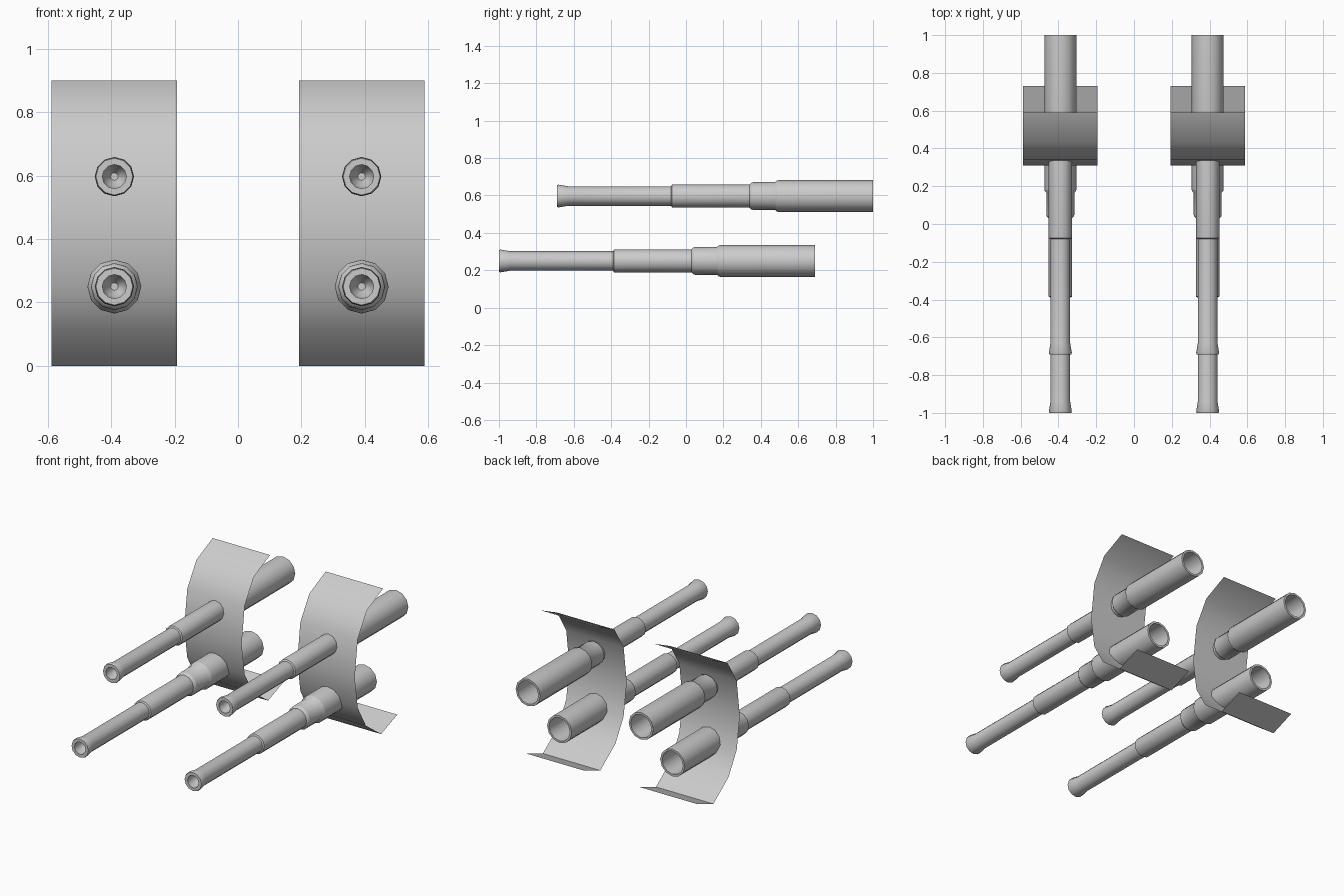
import bpy, math

if "Cube" in bpy.data.objects:
    bpy.data.objects.remove(bpy.data.objects["Cube"])

SIDES = 12


def finish(name, verts, faces):
    mesh = bpy.data.meshes.new(name)
    mesh.from_pydata(verts, [], faces)
    mesh.validate()
    mesh.update()
    obj = bpy.data.objects.new(name, mesh)
    bpy.context.collection.objects.link(obj)
    bpy.ops.object.select_all(action='DESELECT')
    obj.select_set(True)
    bpy.context.view_layer.objects.active = obj
    bpy.ops.object.shade_smooth_by_angle(angle=math.radians(42))
    return obj


def lathe_y(name, profile, location):
    """Spin (y, radius) points around the y axis; both ends close to a tip disc."""
    verts, faces = [], []
    for y, r in profile:
        for i in range(SIDES):
            a = 2 * math.pi * i / SIDES
            verts.append((r * math.cos(a), y, r * math.sin(a)))
    for k in range(len(profile) - 1):
        for i in range(SIDES):
            j = (i + 1) % SIDES
            a, b = k * SIDES, (k + 1) * SIDES
            faces.append((a + i, b + i, b + j, a + j))
    last = (len(profile) - 1) * SIDES
    faces.append(tuple(range(SIDES)))
    faces.append(tuple(last + i for i in reversed(range(SIDES))))
    obj = finish(name, verts, faces)
    obj.location = location
    return obj


# Barrel: bore floor, flared muzzle, stepped tube, hollow rear sleeve
BARREL = [
    (0.10, 0.012), (0.07, 0.03), (0.05, 0.038), (0.0, 0.038),
    (0.0, 0.058), (0.008, 0.061), (0.06, 0.052),
    (0.61, 0.052), (0.615, 0.061), (0.62, 0.062),
    (1.03, 0.062), (1.04, 0.072), (1.05, 0.074),
    (1.165, 0.074), (1.175, 0.083), (1.185, 0.085),
    (1.69, 0.085), (1.69, 0.072), (1.45, 0.072),
]

# Shield: open curved sheet with an upturned lip at the bottom, as (y, z)
SHIELD = [(0.73, 0.06), (0.57, 0.0), (0.42, 0.11), (0.34, 0.25), (0.31, 0.45),
          (0.34, 0.68), (0.43, 0.825), (0.59, 0.9)]

for side, sx in (("left", -1), ("right", 1)):
    cx = 0.39 * sx
    lathe_y(f"lower_barrel_{side}", BARREL, (cx, -1.0, 0.25))
    lathe_y(f"upper_barrel_{side}", BARREL, (cx, -0.69, 0.597))

    verts = [(cx + dx, y, z) for y, z in SHIELD for dx in (-0.198, 0.198)]
    faces = [(2 * i, 2 * i + 1, 2 * i + 3, 2 * i + 2) for i in range(len(SHIELD) - 1)]
    finish(f"shield_{side}", verts, faces)
